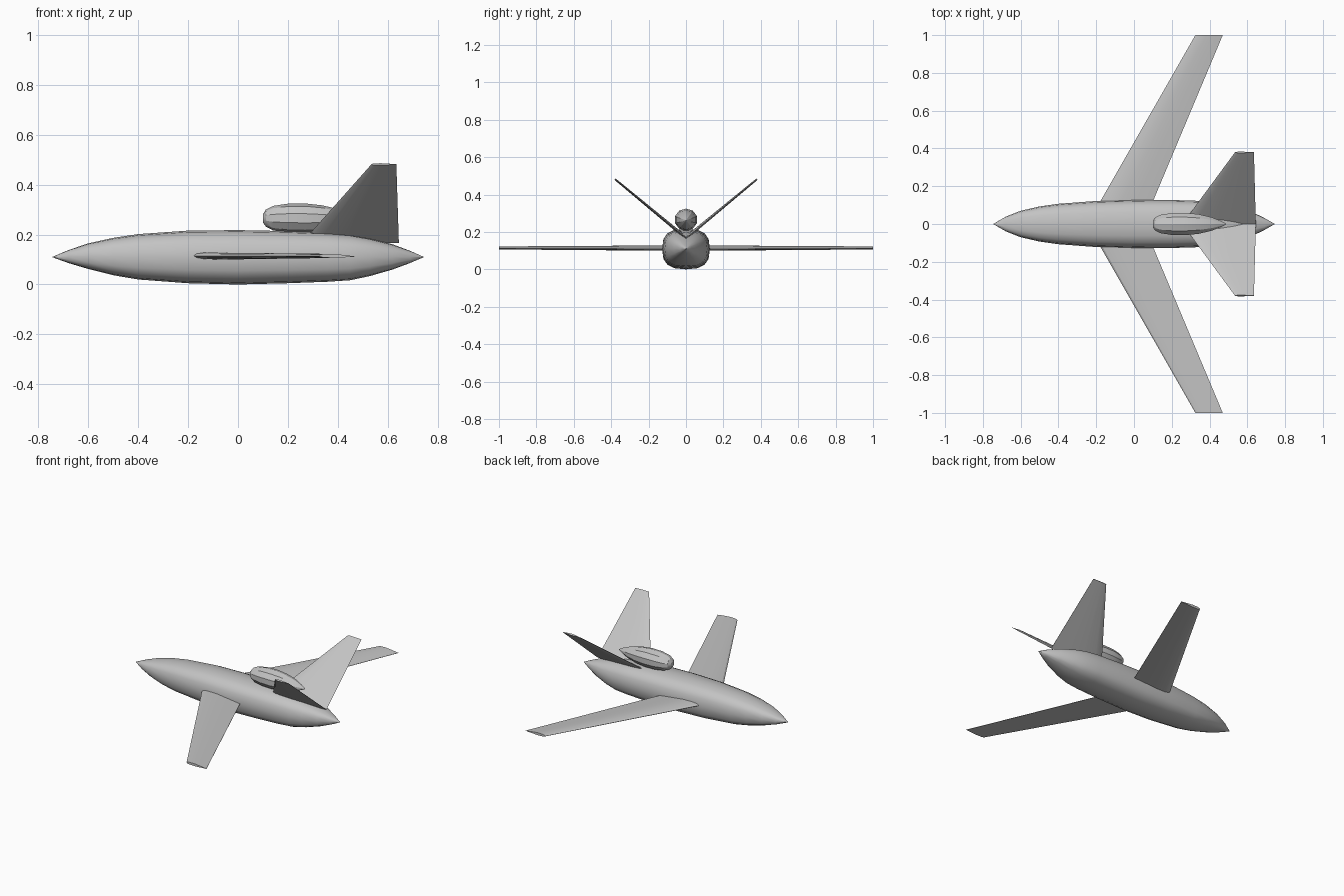
import bpy, bmesh, math
from mathutils import Vector

if "Cube" in bpy.data.objects:
    bpy.data.objects.remove(bpy.data.objects["Cube"])

grey = bpy.data.materials.new("light grey")
grey.diffuse_color = (0.55, 0.55, 0.55, 1)
grey.use_nodes = True
grey.node_tree.nodes["Principled BSDF"].inputs["Base Color"].default_value = grey.diffuse_color


def loft(name, rings, angle=30):
    """Skin a list of equal-length point rings and cap both ends."""
    bm = bmesh.new()
    loops = [[bm.verts.new(p) for p in ring] for ring in rings]
    n = len(loops[0])
    for a, b in zip(loops, loops[1:]):
        for i in range(n):
            j = (i + 1) % n
            bm.faces.new((a[i], a[j], b[j], b[i]))
    bm.faces.new(loops[0])
    bm.faces.new(loops[-1])
    bmesh.ops.remove_doubles(bm, verts=bm.verts, dist=0.0002)
    bmesh.ops.recalc_face_normals(bm, faces=bm.faces)
    mesh = bpy.data.meshes.new(name)
    bm.to_mesh(mesh)
    bm.free()
    mesh.materials.append(grey)
    ob = bpy.data.objects.new(name, mesh)
    bpy.context.collection.objects.link(ob)
    bpy.ops.object.select_all(action='DESELECT')
    bpy.context.view_layer.objects.active = ob
    ob.select_set(True)
    bpy.ops.object.shade_smooth_by_angle(angle=math.radians(angle))
    return ob


def body_ring(x, w, low, high, sides, power, turn=0.0):
    """Rounded-square (superellipse) ring across the x axis."""
    ring = []
    for i in range(sides):
        a = 2 * math.pi * (i + turn) / sides
        c, s = math.cos(a), math.sin(a)
        y = math.copysign(abs(c) ** (2 / power), c) * w
        z = math.copysign(abs(s) ** (2 / power), s) * (high - low) / 2
        ring.append((x, y, (low + high) / 2 + z))
    return ring


def foil_ring(lead, trail, up, thick):
    """Airfoil ring from leading to trailing edge, thickened along up."""
    shape = [(0, 0), (0.04, 0.3), (0.15, 0.5), (0.4, 0.55), (0.7, 0.32), (1, 0.04),
             (1, -0.04), (0.7, -0.25), (0.4, -0.45), (0.15, -0.42), (0.04, -0.25)]
    lead, trail, up = Vector(lead), Vector(trail), Vector(up).normalized()
    return [lead.lerp(trail, t) + up * h * thick for t, h in shape]


# Fuselage: x, half width, bottom, top
stations = [(-0.745, 0.0005, 0.1095, 0.1105), (-0.68, 0.038, 0.086, 0.138),
            (-0.6, 0.07, 0.062, 0.165), (-0.5, 0.093, 0.037, 0.187),
            (-0.4, 0.107, 0.02, 0.202), (-0.2, 0.122, 0.005, 0.216),
            (0.0, 0.128, 0.0, 0.218), (0.2, 0.127, 0.005, 0.214),
            (0.36, 0.122, 0.011, 0.208), (0.45, 0.114, 0.017, 0.2),
            (0.53, 0.097, 0.034, 0.185), (0.62, 0.066, 0.06, 0.161),
            (0.69, 0.032, 0.086, 0.135), (0.745, 0.0005, 0.1095, 0.1105)]
loft("fuselage", [body_ring(*s, 16, 2.7) for s in stations], 35)

# Engine pod above the rear fuselage
pod = [(0.1, 0.018, 0.248, 0.282), (0.112, 0.037, 0.232, 0.301),
       (0.14, 0.051, 0.217, 0.315), (0.2, 0.061, 0.208, 0.324),
       (0.27, 0.062, 0.206, 0.325), (0.34, 0.055, 0.212, 0.317),
       (0.41, 0.038, 0.227, 0.3), (0.46, 0.017, 0.246, 0.279),
       (0.49, 0.0005, 0.2615, 0.2625)]
loft("engine_pod", [body_ring(*s, 10, 2, 0.5) for s in pod], 30)

for side, label in ((-1, "left"), (1, "right")):
    # Swept wing
    loft(label + "_wing", [
        foil_ring((-0.19, side * 0.1, 0.115), (0.092, side * 0.1, 0.108), (0, 0, 1), 0.028),
        foil_ring((0.325, side, 0.115), (0.47, side, 0.112), (0, 0, 1), 0.016)])
    # V-tail fin
    up = (0, -side * 0.315, 0.38)
    loft(label + "_tail_fin", [
        foil_ring((0.255, 0, 0.167), (0.645, 0, 0.167), up, 0.018),
        foil_ring((0.535, side * 0.38, 0.482), (0.635, side * 0.38, 0.482), up, 0.01)])
